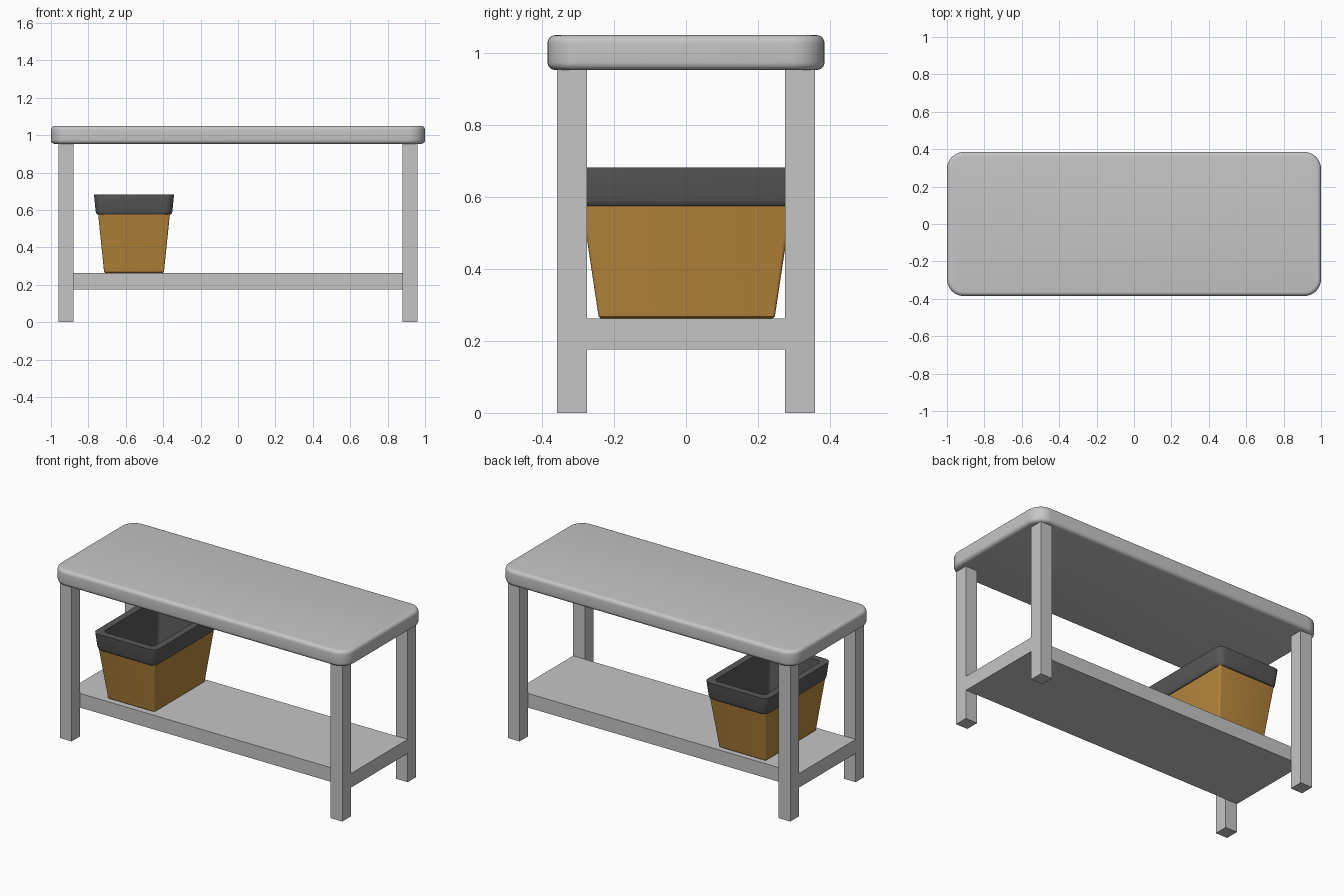
import bpy, bmesh, math

if "Cube" in bpy.data.objects:
    bpy.data.objects.remove(bpy.data.objects["Cube"])


def material(name, rgb):
    m = bpy.data.materials.new(name)
    m.diffuse_color = (*rgb, 1)
    m.use_nodes = True
    m.node_tree.nodes["Principled BSDF"].inputs["Base Color"].default_value = m.diffuse_color
    return m


GREY = material("light grey", (0.56, 0.56, 0.56))
TAN = material("golden brown", (0.47, 0.24, 0.045))
DARK = material("dark grey", (0.1, 0.1, 0.1))


def finish(bm, name, mat, smooth=True):
    bmesh.ops.recalc_face_normals(bm, faces=bm.faces)
    me = bpy.data.meshes.new(name)
    bm.to_mesh(me)
    bm.free()
    me.materials.append(mat)
    ob = bpy.data.objects.new(name, me)
    bpy.context.collection.objects.link(ob)
    if smooth:
        bpy.ops.object.select_all(action='DESELECT')
        ob.select_set(True)
        bpy.context.view_layer.objects.active = ob
        bpy.ops.object.shade_smooth_by_angle(angle=math.radians(35))
    return ob


def box(name, mat, lo, hi):
    bm = bmesh.new()
    bmesh.ops.create_cube(bm, size=1)
    for v in bm.verts:
        for i in range(3):
            v.co[i] = lo[i] if v.co[i] < 0 else hi[i]
    return finish(bm, name, mat, False)


def loft(name, mat, rings, centre=(0, 0), seg=8, cap_start=True, cap_end=True):
    """Skin rounded rectangles given as (half x, half y, corner radius, z)."""
    bm = bmesh.new()
    loops = []
    for hx, hy, r, z in rings:
        loop = []
        for q, (sx, sy) in enumerate([(1, 1), (-1, 1), (-1, -1), (1, -1)]):
            for k in range(seg + 1):
                a = (q + k / seg) * math.pi / 2
                loop.append(bm.verts.new((centre[0] + sx * (hx - r) + r * math.cos(a),
                                          centre[1] + sy * (hy - r) + r * math.sin(a), z)))
        loops.append(loop)
    n = len(loops[0])
    for a, b in zip(loops, loops[1:]):
        for i in range(n):
            j = (i + 1) % n
            bm.faces.new((a[i], a[j], b[j], b[i]))
    if cap_start:
        bm.faces.new(loops[0])
    if cap_end:
        bm.faces.new(loops[-1])
    return finish(bm, name, mat)


# Table top: rounded slab with soft edges
R, F = 0.09, 0.022
rings = []
for z0, start in ((0.953 + F, -90), (1.05 - F, 0)):
    for k in range(6):
        a = math.radians(start + 18 * k)
        d = F * (1 - math.cos(a))
        rings.append((1 - d, 0.385 - d, R - d, z0 + F * math.sin(a)))
loft("table_top", GREY, rings)

# Legs
for sx, side in ((-1, "left"), (1, "right")):
    for sy, end in ((-1, "front"), (1, "back")):
        x, y = sx * 0.92, sy * 0.3165
        box(f"{end}_{side}_leg", GREY, (x - 0.04, y - 0.0415, 0), (x + 0.04, y + 0.0415, 0.955))

# Shelf between the front and back legs
box("shelf", GREY, (-0.96, -0.275, 0.176), (0.96, 0.275, 0.263))

# Basket: tapered body, open at the top
C = (-0.556, 0.002)
loft("basket_body", TAN, [(0.154, 0.239, 0.006, 0.263), (0.16, 0.245, 0.008, 0.268),
                          (0.194, 0.295, 0.01, 0.6)], C, 4, True, False)

# Folded rim continuing into the inner lining
loft("basket_lining", DARK, [
    (0.175, 0.277, 0.03, 0.575), (0.195, 0.297, 0.035, 0.575), (0.201, 0.303, 0.04, 0.58),
    (0.205, 0.307, 0.04, 0.592), (0.214, 0.316, 0.04, 0.682), (0.172, 0.274, 0.025, 0.682),
    (0.164, 0.266, 0.025, 0.575), (0.148, 0.233, 0.02, 0.28)], C, 6, False, True)
